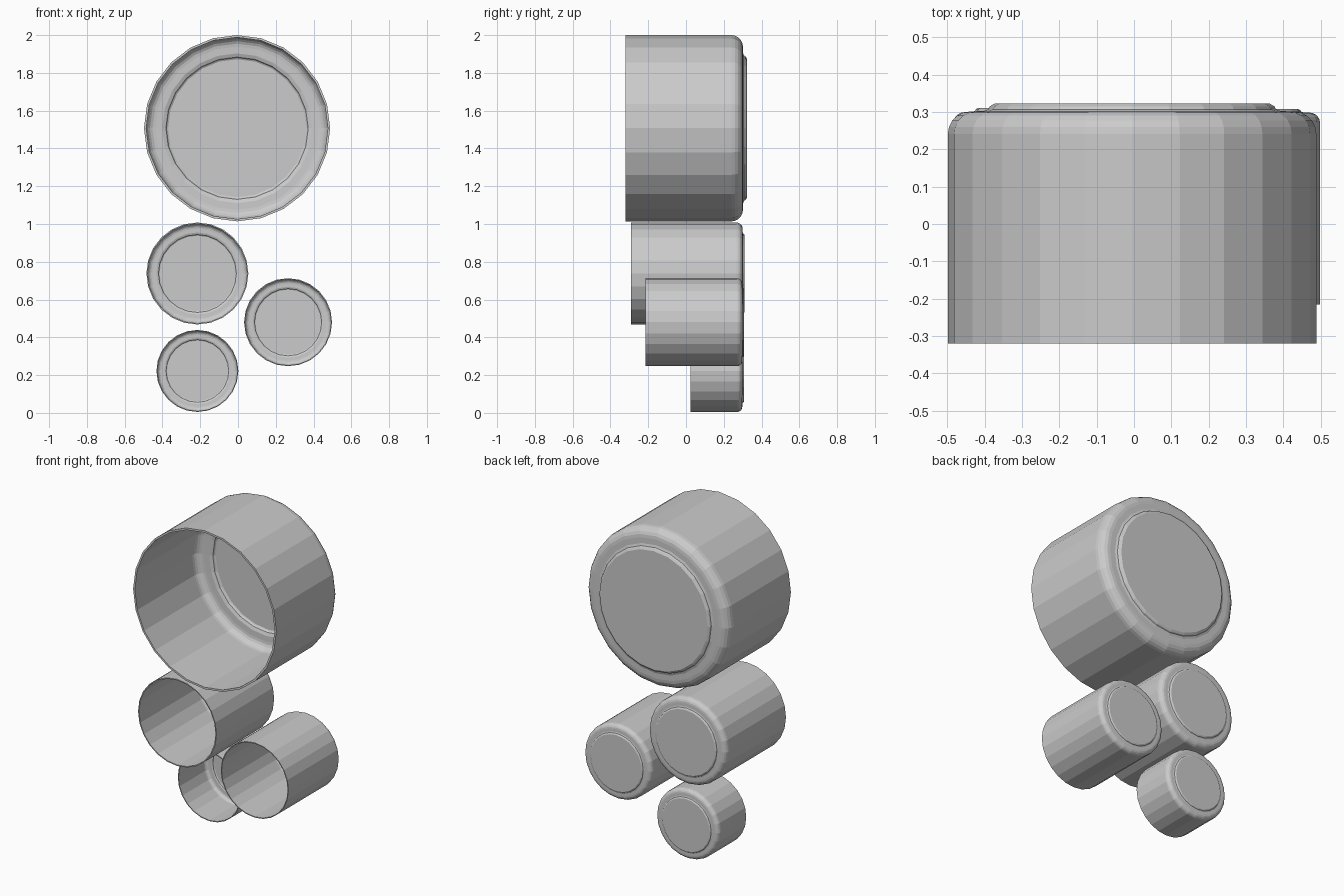
import bpy, bmesh, math

if "Cube" in bpy.data.objects:
    bpy.data.objects.remove(bpy.data.objects["Cube"])

SIDES = 24

grey = bpy.data.materials.new("plain grey")
grey.diffuse_color = (0.6, 0.6, 0.6, 1)
grey.use_nodes = True
grey.node_tree.nodes["Principled BSDF"].inputs["Base Color"].default_value = grey.diffuse_color


def cup(name, x, z, r, front, back):
    """Thin-walled cup lying on its side, open towards -y."""
    s = r / 0.495
    # Wall, rounded corner, flat rim, then a raised base disc: (radius, y)
    ledge = back - 0.021 * s
    cr = 0.06 * s
    prof = [(r, front)]
    for i in range(6):
        a = math.radians(18 * i)
        prof.append((r - cr + cr * math.cos(a), ledge - cr + cr * math.sin(a)))
    prof += [(0.40 * s, ledge + 0.001 * s), (0.386 * s, ledge + 0.006 * s),
             (0.382 * s, ledge + 0.014 * s), (0.37 * s, back)]
    bm = bmesh.new()
    rings = []
    for pr, py in prof:
        rings.append([bm.verts.new((pr * math.cos(math.tau * k / SIDES), py,
                                    pr * math.sin(math.tau * k / SIDES)))
                      for k in range(SIDES)])
    for a, b in zip(rings, rings[1:]):
        for k in range(SIDES):
            n = (k + 1) % SIDES
            bm.faces.new((a[k], b[k], b[n], a[n]))
    bm.faces.new(rings[-1][::-1])
    # Make normals point out of the cup
    bm.normal_update()
    if max(bm.faces, key=lambda f: len(f.verts)).normal.y < 0:
        bmesh.ops.reverse_faces(bm, faces=bm.faces[:])
    me = bpy.data.meshes.new(name)
    bm.to_mesh(me)
    bm.free()
    me.materials.append(grey)
    ob = bpy.data.objects.new(name, me)
    ob.location = (x, 0, z)
    bpy.context.collection.objects.link(ob)
    # Wall thickness
    sol = ob.modifiers.new("wall", 'SOLIDIFY')
    sol.thickness = 0.012 * s
    sol.offset = -1


cup("large_cup", -0.005, 1.507, 0.493, -0.32, 0.322)
cup("medium_cup", -0.215, 0.738, 0.270, -0.29, 0.311)
cup("side_cup", 0.265, 0.48, 0.233, -0.215, 0.308)
cup("small_cup", -0.215, 0.222, 0.217, 0.025, 0.307)
